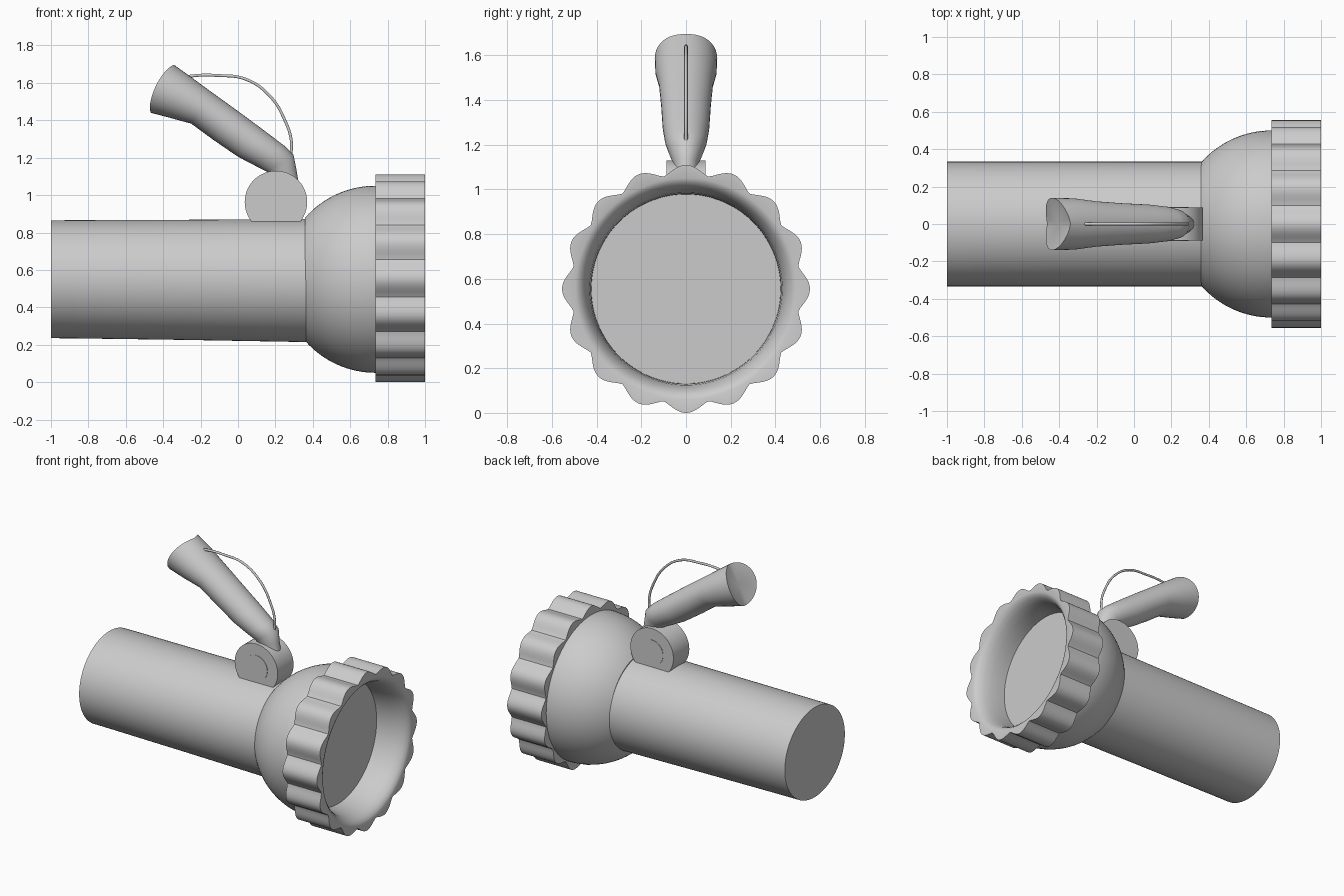
import bpy, bmesh, math
from mathutils import Vector

if "Cube" in bpy.data.objects:
    bpy.data.objects.remove(bpy.data.objects["Cube"])

ZC = 0.555  # height of the lamp axis
TAU = 2 * math.pi


def loft(name, rings, caps=True, loop=False, centre=None, angle=35):
    """Skin a list of point rings; optional end caps or closed loop."""
    bm = bmesh.new()
    vs = [[bm.verts.new(p) for p in ring] for ring in rings]
    n = len(vs[0])
    pairs = list(zip(vs, vs[1:])) + ([(vs[-1], vs[0])] if loop else [])
    for a, b in pairs:
        for i in range(n):
            j = (i + 1) % n
            bm.faces.new((a[i], a[j], b[j], b[i]))
    if caps and not loop:
        bm.faces.new(vs[-1])
        if centre:
            c = bm.verts.new(centre)
            for i in range(n):
                bm.faces.new((vs[0][i], vs[0][(i + 1) % n], c))
        else:
            bm.faces.new(vs[0])
    bmesh.ops.recalc_face_normals(bm, faces=bm.faces)
    me = bpy.data.meshes.new(name)
    bm.to_mesh(me)
    bm.free()
    ob = bpy.data.objects.new(name, me)
    bpy.context.collection.objects.link(ob)
    bpy.ops.object.select_all(action='DESELECT')
    ob.select_set(True)
    bpy.context.view_layer.objects.active = ob
    bpy.ops.object.shade_smooth_by_angle(angle=math.radians(angle))
    return ob


def ring_x(x, ry, rz=None, zc=ZC, n=96):
    """Ellipse in the yz plane at x."""
    rz = ry if rz is None else rz
    return [(x, ry * math.cos(TAU * i / n), zc + rz * math.sin(TAU * i / n)) for i in range(n)]


def ring_y(y, r, x, z, n=64):
    return [(x + r * math.cos(TAU * i / n), y, z + r * math.sin(TAU * i / n)) for i in range(n)]


# Battery tube with slight vertical flare, and its end cap
loft("end_cap", [ring_x(-1.0, 0.333, 0.315, 0.55), ring_x(-0.87, 0.333, 0.316, 0.55)])
loft("body_tube", [ring_x(-0.87, 0.333, 0.316, 0.55), ring_x(-0.3, 0.333, 0.321, 0.547),
                   ring_x(0.38, 0.333, 0.329, 0.543)])

# Spherical reflector bell
bell = []
for i in range(17):
    a = math.radians(48.7 * (1 - i / 16))
    bell.append(ring_x(0.735 - 0.5 * math.sin(a), 0.5 * math.cos(a), zc=0.55))
bell.append(ring_x(0.77, 0.5, zc=0.55))
loft("reflector_bell", bell)

# Fluted bezel with flared mouth
LOBES, SEG = 16, 16 * 14
flutes = []
for i in range(SEG):
    d = 0.5 + 0.5 * math.cos(LOBES * (TAU * i / SEG))
    flutes.append(0.513 + 0.042 * d ** 0.7)


def fluted(x, shrink=0.0):
    return [(x, (r - shrink) * math.cos(TAU * i / SEG), ZC + (r - shrink) * math.sin(TAU * i / SEG))
            for i, r in enumerate(flutes)]


mouth = [(1.0, 0.495), (0.993, 0.478), (0.975, 0.46), (0.94, 0.443), (0.89, 0.431),
         (0.83, 0.425), (0.765, 0.423), (0.735, 0.423)]
loft("bezel", [fluted(0.735), fluted(1.0)] + [ring_x(x, r, n=SEG) for x, r in mouth], loop=True)

# Lens disc
loft("lens", [ring_x(0.765, 0.425), ring_x(0.78, 0.425)])

# Handle pivot with raised button on both sides
loft("pivot", [ring_y(-0.088, 0.167, 0.203, 0.963), ring_y(0.088, 0.167, 0.203, 0.963)])
loft("pivot_button", [ring_y(-0.091, 0.088, 0.203, 0.963), ring_y(0.091, 0.088, 0.203, 0.963)])

# Grip: top point, bottom point (x, z) and half width of each section
sections = [((-.34, 1.695), (-.465, 1.44), .14), ((-.27, 1.645), (-.37, 1.415), .137),
            ((-.15, 1.557), (-.25, 1.382), .121), ((0, 1.449), (-.13, 1.294), .111),
            ((.15, 1.338), (.0, 1.205), .104), ((.25, 1.262), (.09, 1.158), .093),
            ((.297, 1.215), (.155, 1.125), .078), ((.312, 1.14), (.185, 1.09), .056),
            ((.325, 1.06), (.2, 1.03), .052)]
grip = []
for k, (t, b, w) in enumerate(sections):
    top, bot = Vector((t[0], 0, t[1])), Vector((b[0], 0, b[1]))
    mid, half = (top + bot) / 2, (top - bot) / 2
    pts = []
    for i in range(40):
        c, s = math.cos(TAU * i / 40), math.sin(TAU * i / 40)
        p = mid + half * s + Vector((0, w * c, 0))
        if k == 0:  # saddle-shaped grip end
            p += Vector((-0.036, 0, 0.018)) * abs(c) ** 1.3
        pts.append(p)
    grip.append(pts)
loft("grip", grip, centre=(-0.405, 0, 1.57), angle=45)

# Thin wrist wire
cu = bpy.data.curves.new("wrist_wire", 'CURVE')
cu.dimensions = '3D'
cu.bevel_depth = 0.008
cu.bevel_resolution = 3
cu.use_fill_caps = True
path = [(-.265, 1.635), (-.2, 1.641), (-.12, 1.64), (.04, 1.62), (.17, 1.53), (.255, 1.39), (.285, 1.29), (.284, 1.215)]
sp = cu.splines.new('BEZIER')
sp.bezier_points.add(len(path) - 1)
for bp, (x, z) in zip(sp.bezier_points, path):
    bp.co = (x, 0, z)
    bp.handle_left_type = bp.handle_right_type = 'AUTO'
wire = bpy.data.objects.new("wrist_wire", cu)
bpy.context.collection.objects.link(wire)
